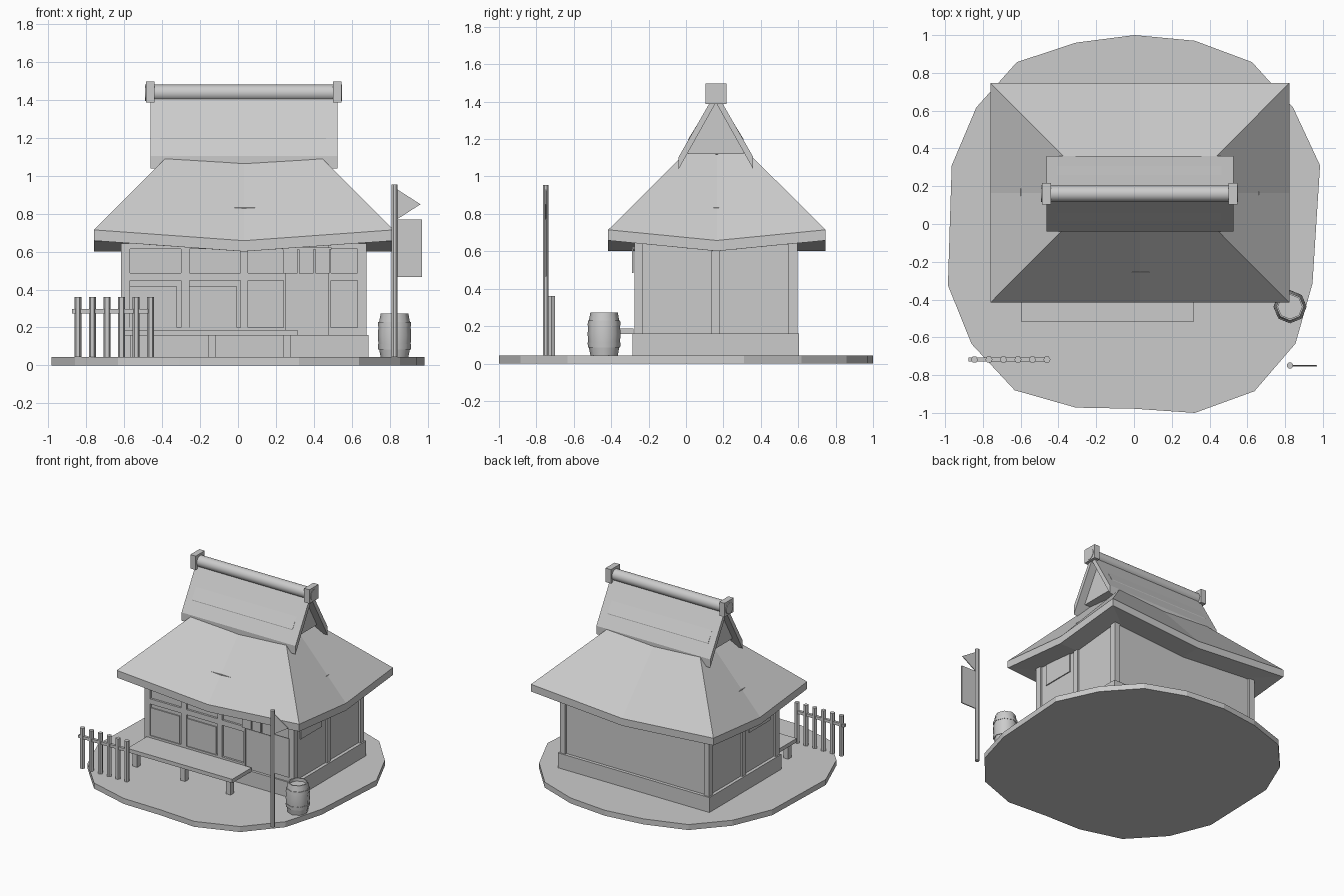
import bpy, bmesh, math

if "Cube" in bpy.data.objects:
    bpy.data.objects.remove(bpy.data.objects["Cube"])

grey = bpy.data.materials.new("warm_grey")
grey.diffuse_color = (0.6, 0.6, 0.6, 1)
grey.use_nodes = True
grey.node_tree.nodes["Principled BSDF"].inputs["Base Color"].default_value = grey.diffuse_color
CX, CY = 0.028, 0.163          # centre of the house


def mesh_object(name, verts, faces, smooth=False):
    me = bpy.data.meshes.new(name)
    me.from_pydata(verts, [], faces)
    bm = bmesh.new()
    bm.from_mesh(me)
    bmesh.ops.recalc_face_normals(bm, faces=bm.faces)
    bm.to_mesh(me)
    bm.free()
    me.materials.append(grey)
    ob = bpy.data.objects.new(name, me)
    bpy.context.collection.objects.link(ob)
    if smooth:
        bpy.context.view_layer.objects.active = ob
        ob.select_set(True)
        bpy.ops.object.shade_smooth_by_angle(angle=math.radians(50))
        ob.select_set(False)
    return ob


def prism(name, pts, axis, a, b, smooth=False):
    """Extrude a 2D outline along an axis from a to b."""
    def put(p, t):
        q = list(p)
        q.insert(axis, t)
        return q
    n = len(pts)
    verts = [put(p, a) for p in pts] + [put(p, b) for p in pts]
    faces = [list(range(n)), list(range(n, 2 * n))]
    faces += [(i, (i + 1) % n, n + (i + 1) % n, n + i) for i in range(n)]
    return mesh_object(name, verts, faces, smooth)


def box(name, x0, x1, y0, y1, z0, z1):
    return prism(name, [(x0, y0), (x1, y0), (x1, y1), (x0, y1)], 2, z0, z1)


def ring(r, n, u=0, v=0, turn=0):
    return [(u + r * math.cos(turn + i * math.tau / n),
             v + r * math.sin(turn + i * math.tau / n)) for i in range(n)]


# Ground slab with an uneven outline
ground = [(.003, 1), (-.307, .96), (-.62, .857), (-.835, .617), (-.965, .31), (-.975, 0),
          (-.985, -.325), (-.86, -.635), (-.632, -.88), (-.308, -.972), (.002, -.978),
          (.322, -1), (.638, -.885), (.855, -.633), (.945, -.315), (.965, 0),
          (.985, .31), (.842, .617), (.625, .857), (.322, .97)]
prism("ground_slab", ground, 2, 0, .043)

# House body, its walls reaching up inside the roof
box("plinth", -.627, .688, -.285, .605, .043, .16)
box("walls", -.602, .662, -.258, .58, .16, .834)
for sx in (-1, 1):
    for sy in (-1, 1):
        x, y = CX + .002 + sx * .624, CY - .003 + sy * .412
        box("corner_post", x - .023, x + .023, y - .023, y + .023, .16, .68)
    x = CX + .002 + sx * .634
    box("side_post", x - .012, x + .012, .137, .18, .16, .66)
    box("side_window", x - .006, x + .006, -.177, .085, .465, .63)

# Timber frame on the front
for x0, x1 in ((-.301, -.256), (.014, .054), (.239, .254), (.474, .492)):
    box("front_post", x0, x1, -.275, -.25, .16, .66)
for z0, z1 in ((.16, .2), (.447, .488), (.615, .66)):
    for x0, x1 in ((-.6, .244), (.484, .655)):
        box("front_rail", x0, x1, -.274, -.25, z0, z1)
for x in (-.571, -.256):
    box("sliding_panel", x, x + .25, -.267, -.25, .2, .415)
box("door", .254, .474, -.264, -.25, .16, .47)
for x in (.238, .323, .408):
    box("door_curtain", x, x + .075, -.288, -.28, .485, .615)
box("curtain_rod", .234, .494, -.288, -.27, .612, .622)


# Hipped roof, its eaves dipping in the middle of each side
def rim(hx, hy, z, dip):
    return [(CX + .003 + a * hx, .165 + b * hy, z - (dip if a * b == 0 else 0))
            for a, b in ((-1, -1), (0, -1), (1, -1), (1, 0),
                         (1, 1), (0, 1), (-1, 1), (-1, 0))]


verts = rim(.791, .581, .658, .057) + rim(.791, .581, .715, .057) \
    + rim(.366, .154, 1.14, .022) + [(CX, .165, .6), (CX, .165, 1.13)]
faces = []
for i in range(8):
    j = (i + 1) % 8
    faces += [(i, j, 8 + j, 8 + i), (8 + i, 8 + j, 16 + j, 16 + i),
              (24, j, i), (25, 16 + i, 16 + j)]
mesh_object("hipped_roof", verts, faces)

# Upper gable: recessed core, folded thick covering, ridge pole with end blocks
RY = .16
core = [(RY - .148, 1.12), (RY - .148, 1.2), (RY, 1.44), (RY + .148, 1.2), (RY + .148, 1.12)]
prism("gable_core", core, 0, -.408, .464)
cover = [(RY - .199, 1.105), (RY, 1.452), (RY + .199, 1.105),
         (RY + .199, 1.04), (RY, 1.395), (RY - .199, 1.04)]
prism("gable_cover", cover, 0, -.462, .526)
prism("ridge_pole", ring(.043, 24, RY, 1.438), 0, -.492, .55, True)
for x in (-.486, .501):
    box("ridge_end_block", x, x + .046, RY - .056, RY + .056, 1.388, 1.497)

# Bench
box("bench_seat", -.596, .314, -.52, -.28, .157, .187)
for x in (-.551, -.136, .259):
    box("bench_leg", x - .02, x + .02, -.49, -.45, .043, .157)

# Fence
for i in range(6):
    prism("fence_post", ring(.019, 6, -.845 + i * .0768, -.718), 2, .043, .36)
box("fence_rail", -.876, -.451, -.729, -.707, .275, .297)

# Pole with pennant and banner
prism("flag_pole", ring(.017, 8, .826, -.75, math.pi / 8), 2, .043, .955)
prism("pennant", [(.838, .93), (.963, .85), (.838, .77)], 1, -.753, -.747)
box("banner", .838, .97, -.754, -.746, .465, .77)

# Open barrel with hoops, turned from a profile
prof = [(0, .043), (.073, .043), (.081, .085), (.086, .085), (.088, .112), (.085, .112),
        (.088, .158), (.085, .204), (.088, .204), (.086, .23), (.081, .23),
        (.073, .274), (.064, .274), (.064, .25), (0, .25)]
N = 8
verts = [(x, y, z) for r, z in prof for x, y in ring(max(r, .001), N, .826, -.438)]
faces = [(k * N + i, k * N + (i + 1) % N, (k + 1) * N + (i + 1) % N, (k + 1) * N + i)
         for k in range(len(prof) - 1) for i in range(N)]
faces += [list(range(N)), list(range(len(verts) - N, len(verts)))]
mesh_object("barrel", verts, faces, True)
